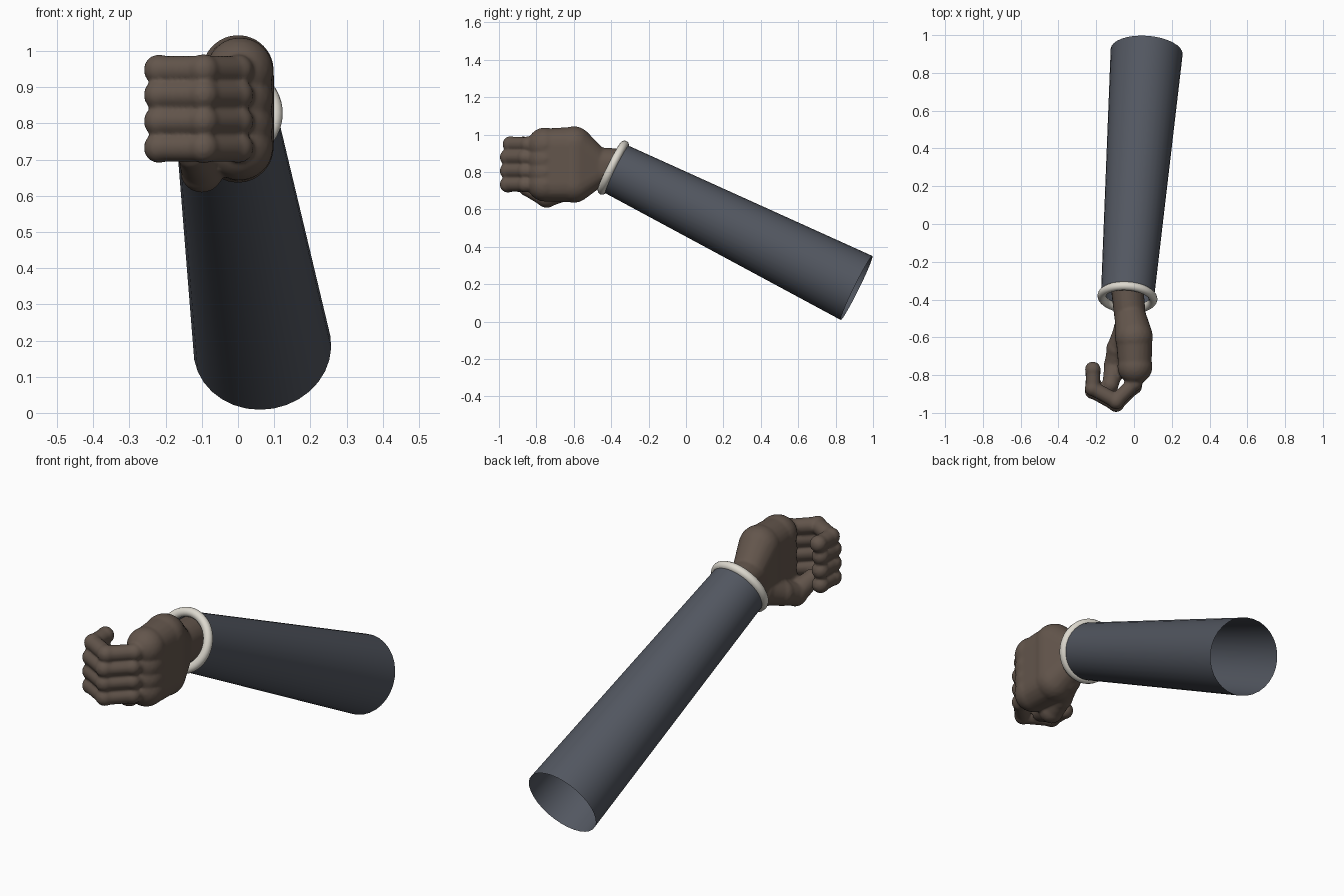
import bpy, bmesh, math
from mathutils import Vector, Matrix

if "Cube" in bpy.data.objects:
    bpy.data.objects.remove(bpy.data.objects["Cube"])


def material(name, rgb):
    m = bpy.data.materials.new(name)
    m.diffuse_color = (*rgb, 1)
    m.use_nodes = True
    m.node_tree.nodes["Principled BSDF"].inputs["Base Color"].default_value = m.diffuse_color
    return m


SKIN = material("brown skin", (0.125, 0.092, 0.072))
CLOTH = material("slate cloth", (0.085, 0.095, 0.118))
CUFF = material("ivory cuff", (0.72, 0.69, 0.62))


def make_object(name, bm, mat):
    mesh = bpy.data.meshes.new(name)
    bm.to_mesh(mesh)
    bm.free()
    for p in mesh.polygons:
        p.use_smooth = True
    mesh.materials.append(mat)
    ob = bpy.data.objects.new(name, mesh)
    bpy.context.collection.objects.link(ob)
    return ob


def hull(bm, balls):
    """Convex blob wrapped around balls given as (x, y, z, radius)."""
    part = bmesh.new()
    for x, y, z, r in balls:
        bmesh.ops.create_icosphere(part, subdivisions=3, radius=r,
                                   matrix=Matrix.Translation((x, y, z)))
    res = bmesh.ops.convex_hull(part, input=part.verts[:])
    junk = {g for g in res["geom_interior"] + res["geom_unused"]
            if isinstance(g, bmesh.types.BMVert)}
    bmesh.ops.delete(part, geom=list(junk), context='VERTS')
    tmp = bpy.data.meshes.new("tmp")
    part.to_mesh(tmp)
    part.free()
    bm.from_mesh(tmp)
    bpy.data.meshes.remove(tmp)


def chain(bm, joints, waist=0.9):
    """Limb with slightly swollen joints."""
    for a, b in zip(joints, joints[1:]):
        hull(bm, [(*a[:3], a[3] * waist), (*b[:3], b[3] * waist)])
    for j in joints:
        hull(bm, [j])


# Sleeve: open tapered tube along the forearm
far, near = Vector((0.067, 0.912, 0.18)), Vector((-0.034, -0.378, 0.818))
axis = (far - near).normalized()
turn = axis.to_track_quat('Z', 'Y').to_matrix().to_4x4()
bm = bmesh.new()
bmesh.ops.create_cone(bm, cap_ends=False, segments=32, radius1=0.141, radius2=0.191,
                      depth=(far - near).length,
                      matrix=Matrix.Translation((far + near) / 2) @ turn)
make_object("sleeve", bm, CLOTH)

# Cuff: ring at the wrist end of the sleeve
bm = bmesh.new()
N, M, R, r = 48, 12, 0.136, 0.023
place = Matrix.Translation(near - axis * 0.012) @ turn
ring = [[bm.verts.new(place @ Vector((
    (R + r * math.cos(v * math.tau / M)) * math.cos(u * math.tau / N),
    (R + r * math.cos(v * math.tau / M)) * math.sin(u * math.tau / N),
    r * math.sin(v * math.tau / M)))) for v in range(M)] for u in range(N)]
for u in range(N):
    for v in range(M):
        bm.faces.new((ring[u][v], ring[(u + 1) % N][v],
                      ring[(u + 1) % N][(v + 1) % M], ring[u][(v + 1) % M]))
make_object("cuff", bm, CUFF)

# Hand: wrist, palm, fingers and thumb fused into one soft surface
bm = bmesh.new()
hull(bm, [(-0.035, -0.34, 0.84, 0.085), (-0.035, -0.36, 0.80, 0.085),
          (-0.02, -0.50, 0.85, 0.083), (-0.02, -0.50, 0.81, 0.083)])
hull(bm, [(-0.02, -0.48, 0.85, 0.08), (-0.02, -0.48, 0.80, 0.08),
          (0.0, -0.60, 0.945, 0.100), (0.0, -0.60, 0.735, 0.100)])
hull(bm, [(0.0, -0.60, 0.945, 0.096), (0.0, -0.60, 0.735, 0.096),
          (0.005, -0.75, 0.945, 0.088), (0.005, -0.75, 0.73, 0.088)])
for z in (0.735, 0.80, 0.87, 0.945):            # knuckles
    hull(bm, [(0.005, -0.755, z, 0.093)])

for z, reach in ((0.733, 0.0), (0.806, 0.0), (0.879, 0.0), (0.948, 0.015)):
    chain(bm, [(0.02, -0.79, z, 0.045),
               (0.0, -0.86 + reach, z, 0.043),
               (-0.095, -0.952 + reach, z, 0.044),
               (-0.218, -0.885 + reach, z, 0.043),
               (-0.218, -0.785 + reach, z, 0.042)])

# Thumb sweeping under the curled fingers
chain(bm, [(-0.03, -0.56, 0.74, 0.08),
           (-0.085, -0.66, 0.70, 0.062),
           (-0.10, -0.745, 0.668, 0.060),
           (-0.125, -0.85, 0.715, 0.045)], 0.95)

hand = make_object("hand", bm, SKIN)
mod = hand.modifiers.new("fuse", 'REMESH')
mod.mode = 'VOXEL'
mod.voxel_size = 0.008
mod.use_smooth_shade = True
mod = hand.modifiers.new("soften", 'SMOOTH')
mod.factor = 0.5
mod.iterations = 4
